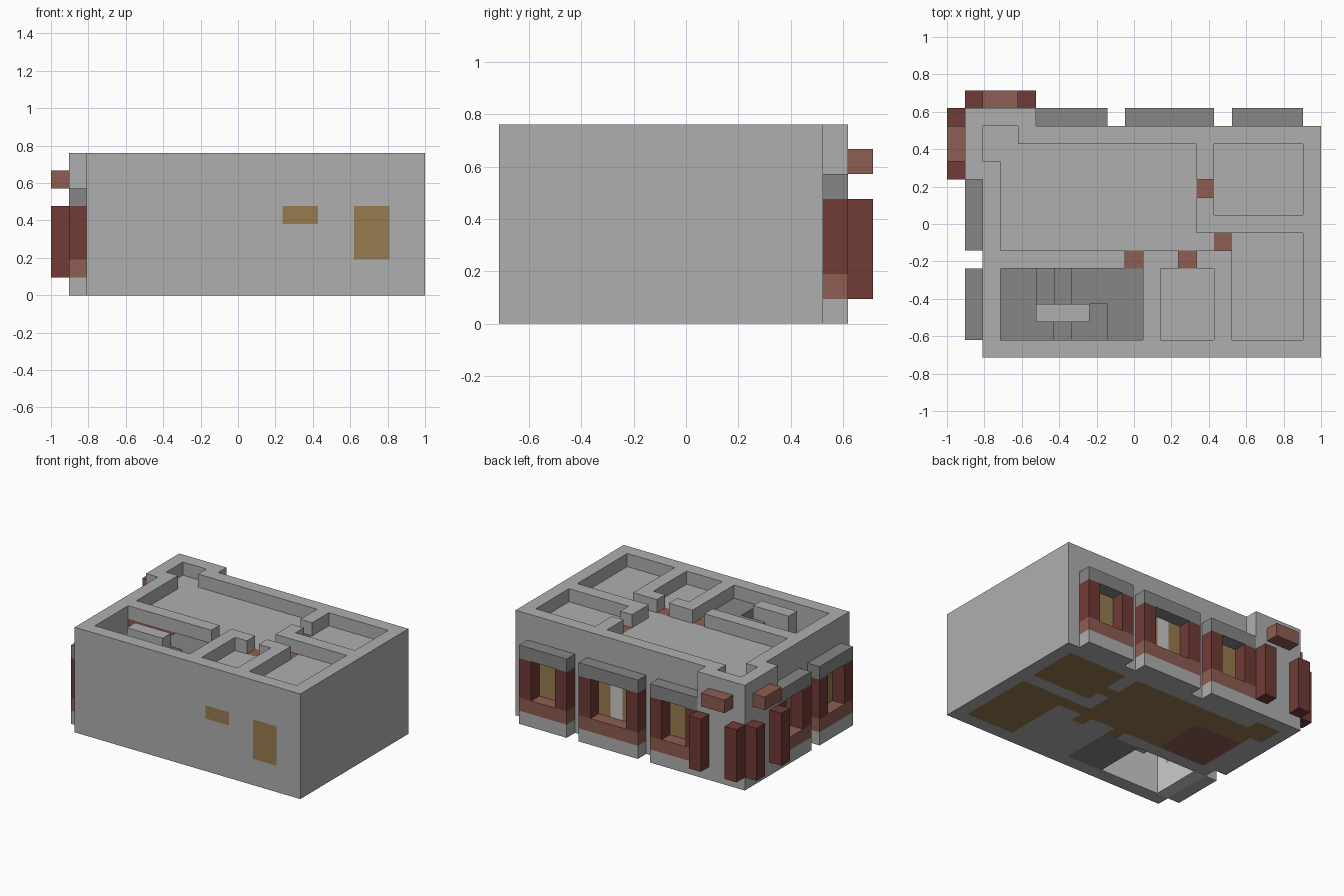
import bpy, bmesh
from math import pi
from mathutils import Vector

if "Cube" in bpy.data.objects:
    bpy.data.objects.remove(bpy.data.objects["Cube"])

U = 2 / 21                                   # one building block
ORIGIN = Vector((-10.5, -7.5, 0))            # block grid corner

COLOURS = {
    "grey": (0.43, 0.43, 0.43), "dark_grey": (0.24, 0.24, 0.24),
    "brown": (0.27, 0.11, 0.085), "dark_red": (0.16, 0.043, 0.038),
    "tan": (0.31, 0.2, 0.08), "pale": (0.6, 0.6, 0.6),
}
MATS = {}
for name, rgb in COLOURS.items():
    m = bpy.data.materials.new(name)
    m.use_nodes = True
    m.diffuse_color = (*rgb, 1)
    m.node_tree.nodes["Principled BSDF"].inputs["Base Color"].default_value = (*rgb, 1)
    MATS[name] = m
ORDER = list(COLOURS)


def link(name, bm, mats):
    me = bpy.data.meshes.new(name)
    bm.to_mesh(me)
    bm.free()
    for m in mats:
        me.materials.append(MATS[m])
    ob = bpy.data.objects.new(name, me)
    bpy.context.collection.objects.link(ob)
    return ob


def block(name, xs, ys, zs, mat):
    """Plain box given by its grid ranges."""
    bm = bmesh.new()
    bmesh.ops.create_cube(bm, size=1)
    lo, hi = Vector((xs[0], ys[0], zs[0])), Vector((xs[1], ys[1], zs[1]))
    for v in bm.verts:
        v.co = ((lo + hi) / 2 + v.co * (hi - lo) + ORIGIN) * U
    return link(name, bm, [mat])


# Building shell: a grid of blocks, filled, carved and coloured by ranges
cells = {}


def region(xs, ys, zs):
    return [(i, j, k) for i in range(*xs) for j in range(*ys) for k in range(*zs)]


def fill(xs, ys, zs, mat):
    for c in region(xs, ys, zs):
        cells[c] = mat


def carve(xs, ys, zs):
    for c in region(xs, ys, zs):
        cells.pop(c, None)


fill((2, 21), (0, 13), (0, 8), "grey")
fill((1, 5), (10, 14), (0, 8), "grey")       # corner turret

# Rooms sunk into the top, with matching floors underneath
living = [((3, 14), (6, 12)), ((2, 4), (11, 13)), ((14, 16), (6, 7)),
          ((16, 20), (1, 7)), ((15, 20), (8, 12))]
doors = [((14, 15), (9, 10)), ((10, 11), (5, 6)), ((13, 14), (5, 6)), ((15, 16), (6, 7))]
stair_room, washroom = ((3, 11), (1, 5)), ((12, 15), (1, 5))
for xs, ys in living + doors + [stair_room, washroom]:
    carve(xs, ys, (7, 8))
for xs, ys in living + doors:
    fill(xs, ys, (0, 1), "tan")
for xs, ys in doors:
    fill(xs, ys, (6, 7), "brown")
fill((3, 7), (6, 10), (0, 1), "brown")       # rug

# Stairwell
fill((8, 11), (1, 5), (0, 1), "dark_grey")
fill((9, 11), (1, 5), (6, 7), "dark_grey")
fill((3, 7), (5, 6), (6, 7), "brown")
fill((2, 3), (1, 5), (0, 6), "pale")
carve((3, 9), (1, 5), (1, 8))
carve((3, 8), (1, 5), (0, 1))

# Window panes
fill((17, 19), (0, 1), (2, 5), "tan")
fill((13, 15), (0, 1), (4, 5), "tan")
BACK_BAYS = [(5, 9), (10, 15), (16, 20)]
SIDE_BAYS = [(1, 5), (6, 10)]
for a, b in BACK_BAYS:
    fill((a + 1, b - 1), (12, 13), (2, 5), "tan")
fill((12, 13), (12, 13), (2, 5), "pale")
for a, b in SIDE_BAYS:
    fill((2, 3), (a + 1, b - 1), (2, 5), "tan")

# Skin the exposed block sides
bm = bmesh.new()
verts = {}
for cell, mat in cells.items():
    for axis in range(3):
        for s in (0, 1):
            nb = list(cell)
            nb[axis] += 2 * s - 1
            if tuple(nb) in cells:
                continue
            p, q = (axis + 1) % 3, (axis + 2) % 3
            ring = []
            for dp, dq in ((0, 0), (1, 0), (1, 1), (0, 1)):
                c = list(cell)
                c[axis] += s
                c[p] += dp
                c[q] += dq
                c = tuple(c)
                if c not in verts:
                    verts[c] = bm.verts.new((Vector(c) + ORIGIN) * U)
                ring.append(verts[c])
            f = bm.faces.new(ring if s else ring[::-1])
            f.material_index = ORDER.index(mat)
bmesh.ops.dissolve_limit(bm, angle_limit=pi / 180, verts=bm.verts[:], edges=bm.edges[:],
                         delimit={"MATERIAL"})
link("building_shell", bm, ORDER)


# Window bays: base, sill, two shutters, lintel
def bay(name, a, b, place):
    for part, lo, hi, z0, z1, mat in (
            ("base", a, b, 0, 1, "grey"), ("sill", a, b, 1, 2, "brown"),
            ("shutter_a", a, a + 1, 2, 5, "dark_red"),
            ("shutter_b", b - 1, b, 2, 5, "dark_red"),
            ("lintel", a, b, 5, 6, "dark_grey")):
        xs, ys = place(lo, hi)
        block(f"{name}_{part}", xs, ys, (z0, z1), mat)


for n, (a, b) in enumerate(BACK_BAYS):
    bay(f"back_bay_{n + 1}", a, b, lambda lo, hi: ((lo, hi), (13, 14)))
for n, (a, b) in enumerate(SIDE_BAYS):
    bay(f"right_bay_{n + 1}", a, b, lambda lo, hi: ((1, 2), (lo, hi)))

# Turret posts and ledges on its two outer sides
for n, d in enumerate((0, 3)):
    block(f"turret_back_post_{n + 1}", (1 + d, 2 + d), (14, 15), (1, 5), "dark_red")
    block(f"turret_right_post_{n + 1}", (0, 1), (10 + d, 11 + d), (1, 5), "dark_red")
block("turret_back_ledge", (2, 4), (14, 15), (6, 7), "brown")
block("turret_right_ledge", (0, 1), (11, 13), (6, 7), "brown")

# U-shaped staircase around a central wall
block("upper_floor", (7, 9), (3, 5), (6, 7), "dark_grey")
for n in range(2):
    block(f"upper_step_{n + 1}", (6 - n, 7 - n), (3, 5), (5 - n, 6 - n), "dark_grey")
block("landing", (3, 5), (1, 5), (3, 4), "dark_grey")
block("landing_end", (5, 6), (1, 2), (3, 4), "dark_grey")
block("lower_step", (6, 7), (1, 2), (2, 3), "dark_grey")
block("stair_foot", (7, 9), (1, 2), (1, 2), "dark_grey")
block("stair_foot_corner", (8, 9), (2, 3), (1, 2), "dark_grey")
block("stair_wall", (5, 8), (2, 3), (2, 8), "grey")
block("stairwell_lining", (3, 8), (1, 1.05), (0, 3), "pale")
